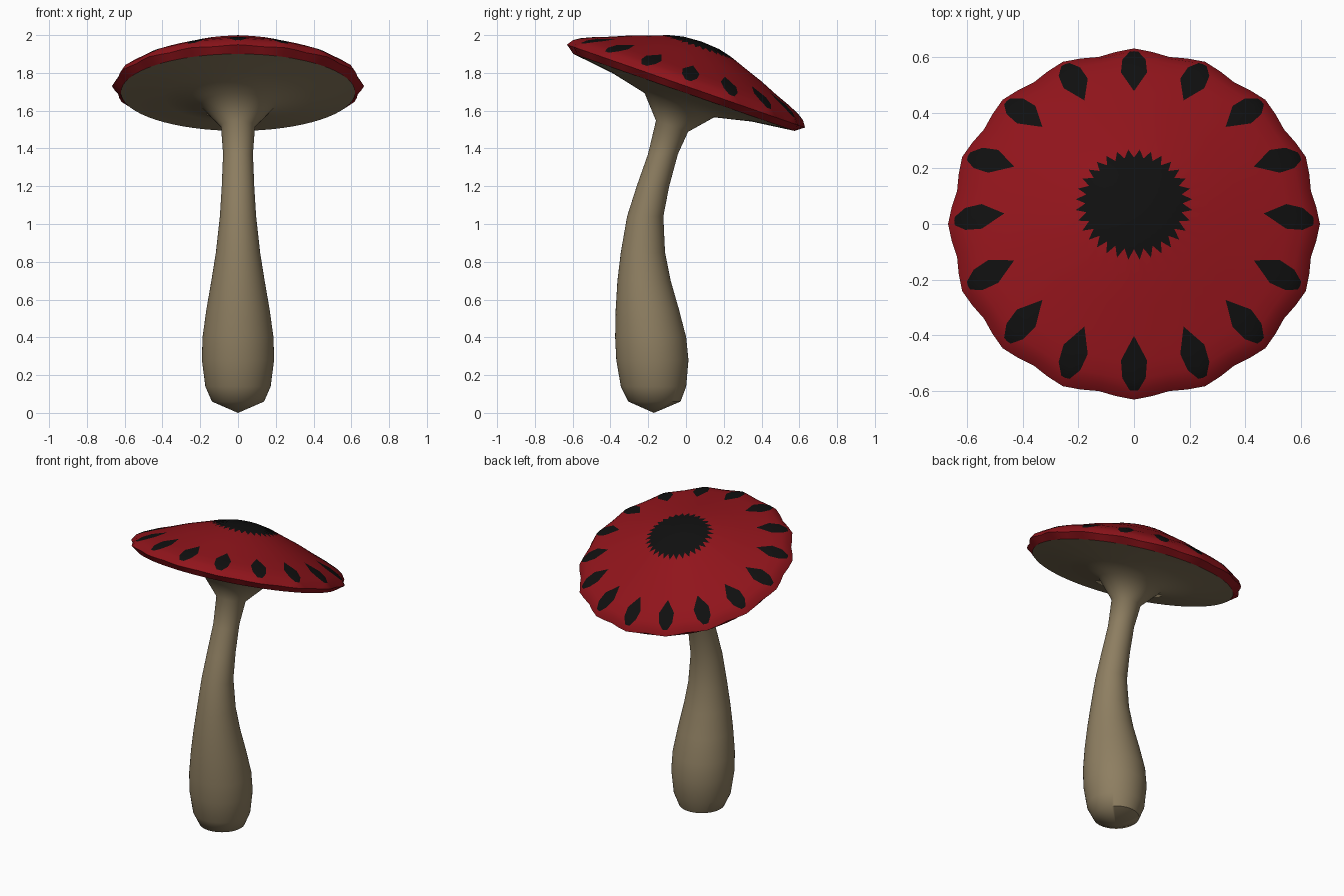
import bpy, bmesh, math
from mathutils import Matrix, Vector

if "Cube" in bpy.data.objects:
    bpy.data.objects.remove(bpy.data.objects["Cube"])

SECTORS, COLS = 16, 64
TILT = Matrix.Translation((0, 0, 1.73)) @ Matrix.Rotation(math.radians(-19.2), 4, 'X')


def material(name, rgb):
    m = bpy.data.materials.new(name)
    m.diffuse_color = (*rgb, 1)
    m.use_nodes = True
    m.node_tree.nodes["Principled BSDF"].inputs["Base Color"].default_value = m.diffuse_color
    return m


RED = material("red", (0.28, 0.007, 0.011))
BLACK = material("black", (0.005, 0.005, 0.005))
TAN = material("tan", (0.27, 0.21, 0.12))


def loft(name, rings, mats, pick=lambda i, j: 0):
    """Skin a list of rings; single-point rings collapse to a tip."""
    bm = bmesh.new()
    rows = [[bm.verts.new(p) for p in ring] for ring in rings]
    n = len(rows[0])
    for i in range(len(rows) - 1):
        for j in range(n):
            k = (j + 1) % n
            f = bm.faces.new((rows[i][j], rows[i + 1][j], rows[i + 1][k], rows[i][k]))
            f.material_index = pick(i, j)
    bmesh.ops.remove_doubles(bm, verts=bm.verts[:], dist=1e-4)
    bmesh.ops.recalc_face_normals(bm, faces=bm.faces[:])
    me = bpy.data.meshes.new(name)
    bm.to_mesh(me)
    bm.free()
    ob = bpy.data.objects.new(name, me)
    bpy.context.collection.objects.link(ob)
    for m in mats:
        me.materials.append(m)
    bpy.ops.object.select_all(action='DESELECT')
    ob.select_set(True)
    bpy.context.view_layer.objects.active = ob
    bpy.ops.object.shade_smooth_by_angle(angle=math.radians(45))
    return ob


# Cap: rows of (radius, height, spot half width or None, scallop depth)
STAR, TIP, END = 2, 5, 8
cap_rows = [(0, 0.25, None, 0), (0.1, 0.243, None, 0), (0.192, 0.218, None, 0),
            (0.27, 0.19, None, 0), (0.37, 0.155, None, 0), (0.465, 0.115, 0, 0),
            (0.55, 0.083, 0.047, 0.005), (0.61, 0.056, 0.042, 0.015),
            (0.645, 0.033, 0.016, 0.025), (0.667, 0, None, 0.03),
            (0.62, -0.035, None, 0)]
cap = []
for i, (r, h, w, dent) in enumerate(cap_rows):
    ring = []
    for j in range(COLS):
        side = math.pi / 32 if w is None else w / r
        off = (0, side, math.pi / 16, math.pi / 8 - side)[j % 4]
        valley = 1 - abs(off - math.pi / 16) / (math.pi / 16)
        a = (j // 4) * 2 * math.pi / SECTORS + off
        rr, hh = r * (1 - dent * valley), h
        if i == STAR:                       # zigzag edge of the dark centre
            s = 1 if j % 2 else -1
            rr, hh = r + s * 0.018, h - s * 0.007
        ring.append(TILT @ Vector((rr * math.cos(a), rr * math.sin(a), hh)))
    cap.append(ring)


def cap_paint(i, j):
    return int(i < STAR or (TIP <= i < END and j % 4 in (0, 3)))


loft("cap", cap, [RED, BLACK], cap_paint)

# Stem: horizontal sections (z, centre y, radius), then flare into the underside
stem_rows = [(0, -0.17, 0), (0.06, -0.167, 0.138), (0.14, -0.172, 0.173),
             (0.28, -0.178, 0.191), (0.4, -0.187, 0.188), (0.55, -0.205, 0.167),
             (0.7, -0.222, 0.141), (0.85, -0.228, 0.117), (1.04, -0.216, 0.096),
             (1.2, -0.175, 0.086), (1.37, -0.122, 0.079)]
under_rows = [(0.09, -0.225), (0.195, -0.107), (0.39, -0.063), (0.62, -0.035)]
angles = [2 * math.pi * j / COLS for j in range(COLS)]
stem = [[Vector((r * math.cos(a), y + r * math.sin(a), z)) for a in angles]
        for z, y, r in stem_rows]
stem += [[TILT @ Vector((r * math.cos(a), r * math.sin(a), h)) for a in angles]
         for r, h in under_rows]
loft("stem_and_underside", stem, [TAN])
